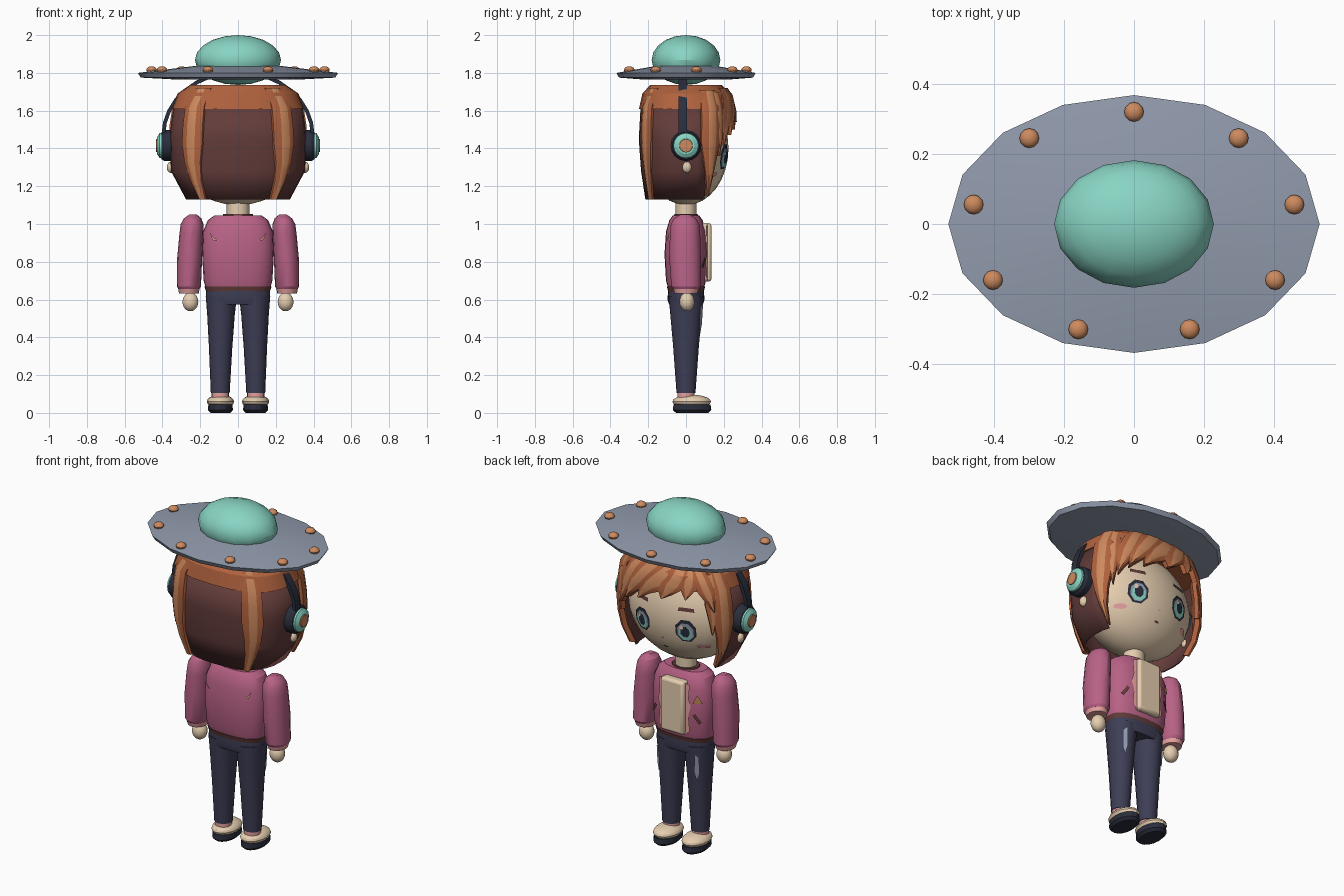
import bpy, bmesh
from math import sin, cos, pi, radians, sqrt

if "Cube" in bpy.data.objects:
    bpy.data.objects.remove(bpy.data.objects["Cube"], do_unlink=True)


def material(name, r, g, b):
    lin = [((c / 255 + 0.055) / 1.055) ** 2.4 for c in (r, g, b)] + [1]
    m = bpy.data.materials.new(name)
    m.use_nodes = True
    m.diffuse_color = lin
    m.node_tree.nodes["Principled BSDF"].inputs["Base Color"].default_value = lin
    return m


TEAL = material("teal", 136, 212, 195)
GREY = material("steel grey", 146, 155, 173)
HAIR = material("copper hair", 176, 98, 62)
LIGHT = material("light copper", 205, 138, 94)
BROWN = material("dark brown", 98, 60, 58)
NAVY = material("denim navy", 62, 62, 86)
PINK = material("rose jacket", 184, 98, 134)
PALE = material("pale pink", 228, 160, 158)
SKIN = material("cream skin", 230, 206, 176)
BLACK = material("dark slate", 42, 46, 60)
made = []


def finish(name, bm, mats):
    me = bpy.data.meshes.new(name)
    bm.to_mesh(me)
    bm.free()
    for m in mats:
        me.materials.append(m)
    ob = bpy.data.objects.new(name, me)
    bpy.context.collection.objects.link(ob)
    made.append(ob)
    return ob


def skin(name, rings, mats, caps=True, closed=True, rule=None):
    """Bridge a list of point rings with quads."""
    bm = bmesh.new()
    rows = [[bm.verts.new(p) for p in r] for r in rings]
    n = len(rows[0])
    for i in range(len(rows) - 1):
        for j in range(n if closed else n - 1):
            k = (j + 1) % n
            f = bm.faces.new((rows[i][j], rows[i][k], rows[i + 1][k], rows[i + 1][j]))
            f.material_index = rule(i, j) if rule else 0
    if caps:
        bm.faces.new(rows[0][::-1])
        bm.faces.new(rows[-1]).material_index = rule(len(rows) - 2, 0) if rule else 0
    bmesh.ops.recalc_face_normals(bm, faces=bm.faces)
    return finish(name, bm, mats)


def oval(a, rx, ry, p=2):
    c, s = cos(a), sin(a)
    return (rx * abs(c) ** (2 / p) * (1 if c > 0 else -1),
            ry * abs(s) ** (2 / p) * (1 if s > 0 else -1))


def loft(name, levels, mat, n=16, p=2, rule=None, mats=None):
    """Stack of oval sections: (z, centre x, centre y, rx, ry)."""
    rings = []
    for z, cx, cy, rx, ry in levels:
        pts = [oval(2 * pi * j / n, rx, ry, p) for j in range(n)]
        rings.append([(cx + x, cy + y, z) for x, y in pts])
    return skin(name, rings, mats or [mat], rule=rule)


def ball(name, at, size, mat, u=16, v=10):
    bm = bmesh.new()
    bmesh.ops.create_uvsphere(bm, u_segments=u, v_segments=v, radius=1)
    bmesh.ops.scale(bm, vec=size, verts=bm.verts)
    bmesh.ops.translate(bm, vec=at, verts=bm.verts)
    return finish(name, bm, [mat])


def plate(name, pts, surf, lift, mat):
    """Thin fan of (x, z) points laid over a surface y = surf(x, z)."""
    bm = bmesh.new()
    cx = sum(p[0] for p in pts) / len(pts)
    cz = sum(p[1] for p in pts) / len(pts)
    put = lambda x, z: bm.verts.new((x, surf(x, z) + lift, z))
    mid, rim = put(cx, cz), [put(*p) for p in pts]
    for i in range(len(rim)):
        bm.faces.new((mid, rim[i - 1], rim[i]))
    bmesh.ops.recalc_face_normals(bm, faces=bm.faces)
    return finish(name, bm, [mat])


# Saucer hat with lamps
loft("saucer_disc", [(1.765, 0, 0, .33, .23), (1.775, 0, 0, .515, .355),
                     (1.80, 0, 0, .53, .368), (1.84, 0, 0, .2, .14)], GREY)
ball("saucer_dome", (0, 0, 1.868), (.228, .182, .132), TEAL)
for k in range(9):
    a = radians(90 + 40 * k)
    ball(f"saucer_lamp_{k + 1}", (.465 * cos(a), .32 * sin(a), 1.815),
         (.028, .028, .02), LIGHT, 12, 8)

# Head and neck
ball("head", (0, 0, 1.4), (.34, .225, .3), SKIN, 24, 16)
loft("neck", [(1.02, 0, 0, .06, .055), (1.14, 0, 0, .06, .055)], SKIN)

# Hair shell and cap
PROFILE = [(1.13, .275, .215), (1.28, .355, .238), (1.45, .365, .25),
           (1.6, .35, .245), (1.69, .315, .225), (1.735, .25, .185)]


def scalp(deg, z, lift=0):
    z = max(PROFILE[0][0], min(z, PROFILE[-1][0]))
    for lo, hi in zip(PROFILE, PROFILE[1:]):
        if z <= hi[0]:
            t = (z - lo[0]) / (hi[0] - lo[0])
            rx, ry = (lo[i] + (hi[i] - lo[i]) * t + lift for i in (1, 2))
            return (*oval(radians(deg), rx, ry, 2.5), z)


shell = skin("hair_back", [[scalp(158 + j * 224 / 20, z) for j in range(21)]
                           for z in (1.13, 1.28, 1.45, 1.62)], [BROWN], False, False)
solid = shell.modifiers.new("thickness", "SOLIDIFY")
solid.thickness = .012
skin("hair_cap", [[scalp(j * 15, z, .006) for j in range(24)]
                  for z in (1.61, 1.69, 1.735)], [HAIR])


def lock(name, a0, z0, a1, z1, half, tip=.1, lift=.016):
    """Ridged strand lying on the scalp from root to tip."""
    rows = []
    for i in range(7):
        t = i / 6
        w = half * (1 if t < .5 else 1 + (tip - 1) * (t - .5) * 2)
        a, z = a0 + (a1 - a0) * t, z0 + (z1 - z0) * t
        rows.append([scalp(a + w * s, z, d) for s, d in
                     ((-1, -.012), (-.95, lift * .6), (-.35, lift), (.4, lift),
                      (.95, lift * .6), (1, -.012))])
    return skin(name, rows, [HAIR, LIGHT], rule=lambda i, j: int(j == 2))


for side, mirror in (("left", lambda a: a), ("right", lambda a: 180 - a)):
    lock(f"back_lock_{side}", mirror(-53), 1.72, mirror(-53), 1.13, 12, .4, .018)
    lock(f"side_lock_{side}", mirror(27), 1.71, mirror(25), 1.15, 13, .08, .022)
    lock(f"cheek_lock_{side}", mirror(38), 1.7, mirror(40), 1.36, 9, .05, .014)

# Swept fringe
for i, (a0, a1, z1, half) in enumerate([(118, 112, 1.56, 11), (108, 92, 1.54, 13),
                                        (98, 74, 1.50, 13), (84, 58, 1.47, 13),
                                        (66, 46, 1.42, 12), (128, 142, 1.50, 11)]):
    lock(f"fringe_{i + 1}", a0, 1.72, a1, z1, half, .05, .018 + .004 * (i % 2))


# Face details
def face(x, z):
    return .225 * sqrt(max(0, 1 - (x / .34) ** 2 - ((z - 1.4) / .3) ** 2))


def disc(x, z, w, h, n=8):
    return [(x + w * cos(2 * pi * (k + .5) / n), z + h * sin(2 * pi * (k + .5) / n))
            for k in range(n)]


for side, s in (("left", 1), ("right", -1)):
    x = .14 * s
    plate(f"eye_rim_{side}", disc(x, 1.355, .06, .07), face, .004, BLACK)
    plate(f"eye_white_{side}", disc(x, 1.35, .047, .055), face, .006, GREY)
    plate(f"eye_iris_{side}", disc(x, 1.342, .038, .044), face, .008, TEAL)
    plate(f"eye_pupil_{side}", disc(x, 1.352, .026, .034), face, .0095, BLACK)
    plate(f"eye_glint_{side}", disc(x + .018, 1.378, .011, .013), face, .011, SKIN)
    plate(f"brow_{side}", [(x - .045, 1.468), (x + .045, 1.468),
                           (x + .04, 1.488), (x - .04, 1.488)], face, .005, BROWN)
    plate(f"blush_{side}", disc(.215 * s, 1.262, .032, .014), face, .004, PALE)
plate("nose", disc(0, 1.285, .008, .006), face, .004, PALE)
plate("mouth", disc(0, 1.225, .016, .006), face, .004, BROWN)

# Headphones
arc = []
for k in range(17):
    a = pi * k / 16
    arc.append([(r * cos(a), y, 1.47 + (r - .06) * sin(a))
                for r, y in ((.385, -.04), (.405, -.04), (.405, .005), (.385, .005))])
skin("headphone_band", arc, [BLACK])


def cup(name, s, steps, mat):
    skin(name, [[(s * x, r * cos(2 * pi * j / 16), 1.415 + r * sin(2 * pi * j / 16))
                 for j in range(16)] for x, r in steps], [mat])


for side, s in (("left", 1), ("right", -1)):
    cup(f"ear_pad_{side}", s, [(.345, .07), (.355, .082), (.39, .082), (.405, .072)], BLACK)
    cup(f"ear_ring_{side}", s, [(.4, .068), (.415, .066), (.428, .045)], TEAL)
    cup(f"ear_button_{side}", s, [(.42, .038), (.433, .034)], LIGHT)
    ball(f"earlobe_{side}", (.355 * s, .005, 1.3), (.022, .024, .03), SKIN, 12, 8)

# Jacket
loft("jacket", [(.65, 0, 0, .168, .092), (.70, 0, 0, .182, .106), (.84, 0, 0, .19, .114),
                (.96, 0, 0, .185, .106), (1.02, 0, 0, .16, .088), (1.045, 0, 0, .125, .07)],
     PINK, 24, 2.5)
loft("jacket_hem", [(.64, 0, 0, .168, .094), (.668, 0, 0, .177, .101)], BROWN, 24, 2.5)
loft("collar", [(1.03, 0, 0, .088, .068), (1.052, 0, 0, .078, .062)], BROWN)


def chest(x, z):
    return .106 * (1 - abs(x / .19) ** 2.5) ** .4


# Shirt front with ragged lapels
bm = bmesh.new()
bmesh.ops.create_cube(bm, size=1)
bmesh.ops.scale(bm, vec=(.15, .07, .31), verts=bm.verts)
bmesh.ops.translate(bm, vec=(0, .1, .85), verts=bm.verts)
shirt = finish("shirt_front", bm, [SKIN])
bevel = shirt.modifiers.new("soft edge", "BEVEL")
bevel.width, bevel.segments = .015, 2
for side, s in (("left", 1), ("right", -1)):
    plate(f"lapel_{side}", [(s * x, z) for x, z in ((.07, .69), (.1, .72), (.088, .8),
          (.105, .86), (.09, .93), (.1, .99), (.07, 1.0))], chest, .012, PALE)
    plate(f"pocket_{side}", [(s * x, z) for x, z in ((.115, .815), (.13, .825),
          (.16, .775), (.147, .765))], chest, .012, BROWN)
    plate(f"back_slash_{side}", [(s * x, z) for x, z in ((.15, .955), (.135, .915),
          (.105, .91), (.13, .93))], lambda x, z: -chest(x, z), -.01, PALE)
plate("badge", [(-.165, .885), (-.115, .885), (-.14, .935)], chest, .013, LIGHT)

# Limbs, built per side
for side, s in (("left", 1), ("right", -1)):
    loft(f"sleeve_{side}", [(.655, .26 * s, 0, .056, .068), (.67, .26 * s, 0, .064, .078),
         (.82, .256 * s, -.005, .066, .084), (.95, .247 * s, -.005, .063, .08),
         (1.0, .243 * s, -.005, .06, .075), (1.03, .24 * s, -.005, .046, .058),
         (1.05, .238 * s, -.005, .02, .025)], PINK)
    loft(f"cuff_{side}", [(.632, .26 * s, 0, .052, .06), (.665, .26 * s, 0, .058, .07)], PALE)
    ball(f"hand_{side}", (.252 * s, .005, .588), (.043, .04, .05), SKIN, 14, 10)
    loft(f"trouser_leg_{side}", [(.105, .094 * s, 0, .05, .05), (.35, .092 * s, 0, .062, .068),
         (.52, .09 * s, 0, .073, .083), (.62, .088 * s, 0, .083, .092)], NAVY)
    plate(f"denim_fade_{side}", [(s * x, z) for x, z in ((.118, .58), (.138, .56), (.136, .46),
          (.124, .42), (.112, .47))],
          lambda x, z: (.05 + (z - .1) * .083) * sqrt(1 - ((abs(x) - .09) / .075) ** 2),
          .007, GREY)
    loft(f"sock_{side}", [(.07, .094 * s, 0, .046, .046), (.115, .094 * s, 0, .046, .046)], PALE)
    ball(f"shoe_{side}", (.093 * s, .03, .06), (.072, .102, .036), SKIN)
    loft(f"sole_{side}", [(.0, .093 * s, .032, .052, .085), (.015, .093 * s, .032, .066, .102),
         (.045, .093 * s, .032, .064, .098)], BLACK)
loft("trouser_hips", [(.575, 0, 0, .166, .09), (.6, 0, 0, .17, .098),
                      (.66, 0, 0, .168, .094)], NAVY, 24, 2.5)

# Smooth the rounded parts and keep creases crisp
bpy.ops.object.select_all(action='DESELECT')
for ob in made:
    ob.select_set(True)
bpy.context.view_layer.objects.active = made[0]
bpy.ops.object.shade_smooth_by_angle(angle=radians(28))
